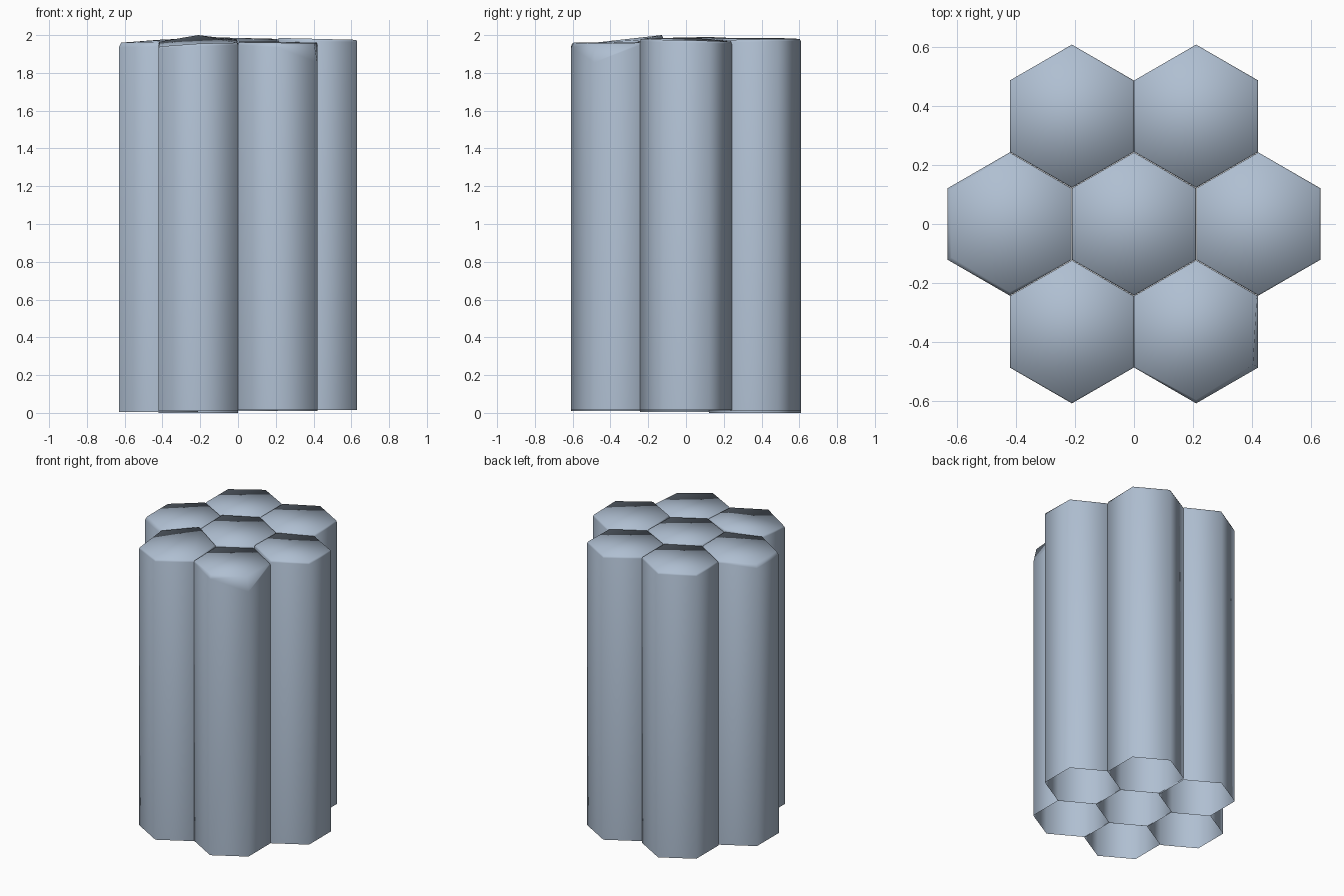
import bpy, bmesh
from math import cos, sin, radians

if "Cube" in bpy.data.objects:
    bpy.data.objects.remove(bpy.data.objects["Cube"])

R = 0.2425     # hexagon corner radius
P = 0.421      # spacing between column centres

# cool slate stone
stone = bpy.data.materials.new("slate_stone")
stone.diffuse_color = (0.43, 0.52, 0.64, 1)
stone.use_nodes = True
stone.node_tree.nodes["Principled BSDF"].inputs["Base Color"].default_value = stone.diffuse_color

# name: (x, y, base height, rim heights at 30, 90, 150, 210, 270, 330 degrees)
columns = {
    "column_center":      (0, 0, 0.01, (1.98, 1.985, 1.99, 1.985, 1.975, 1.975)),
    "column_left":        (-P, 0, 0.005, (1.98, 1.975, 1.96, 1.96, 1.965, 1.985)),
    "column_right":       (P, 0, 0.015, (1.97, 1.965, 1.98, 1.985, 1.98, 1.975)),
    "column_front_left":  (-P / 2, -0.365, 0.01, (1.975, 2.0, 1.965, 1.94, 1.955, 1.96)),
    "column_front_right": (P / 2, -0.365, 0.015, (1.96, 1.965, 1.965, 1.96, 1.96, 1.955)),
    "column_back_left":   (-P / 2, 0.365, 0.0, (1.985, 1.98, 1.975, 1.975, 1.98, 1.985)),
    "column_back_right":  (P / 2, 0.365, 0.01, (1.98, 1.98, 1.985, 1.985, 1.975, 1.975)),
}
# more strongly worn corners: (column, corner) -> (inset, drop)
worn = {
    ("column_front_right", 5): (0.02, 0.1),
    ("column_front_right", 4): (0.012, 0.025),
    ("column_left", 2): (0.015, 0.025),
    ("column_left", 3): (0.015, 0.025),
    ("column_left", 4): (0.012, 0.025),
}


def build_column(name, cx, cy, base, rim):
    bm = bmesh.new()

    def corner(i, radius, z):
        a = radians(30 + 60 * i)
        return bm.verts.new((cx + radius * cos(a), cy + radius * sin(a), z))

    wear = [worn.get((name, i), (0.005, 0.012)) for i in range(6)]
    low = [corner(i, R, base) for i in range(6)]
    side = [corner(i, R, rim[i] - wear[i][1]) for i in range(6)]
    top = [corner(i, R - wear[i][0], rim[i]) for i in range(6)]
    # side walls open underneath, then the worn rim
    for a, b in ((low, side), (side, top)):
        for i in range(6):
            j = (i + 1) % 6
            bm.faces.new((a[i], a[j], b[j], b[i]))
    # uneven weathered cap
    bm.faces.new(top)
    for f in bm.faces:
        f.smooth = True
    mesh = bpy.data.meshes.new(name)
    bm.to_mesh(mesh)
    bm.free()
    mesh.materials.append(stone)
    bpy.context.collection.objects.link(bpy.data.objects.new(name, mesh))


for name, (x, y, base, rim) in columns.items():
    build_column(name, x, y, base, rim)
